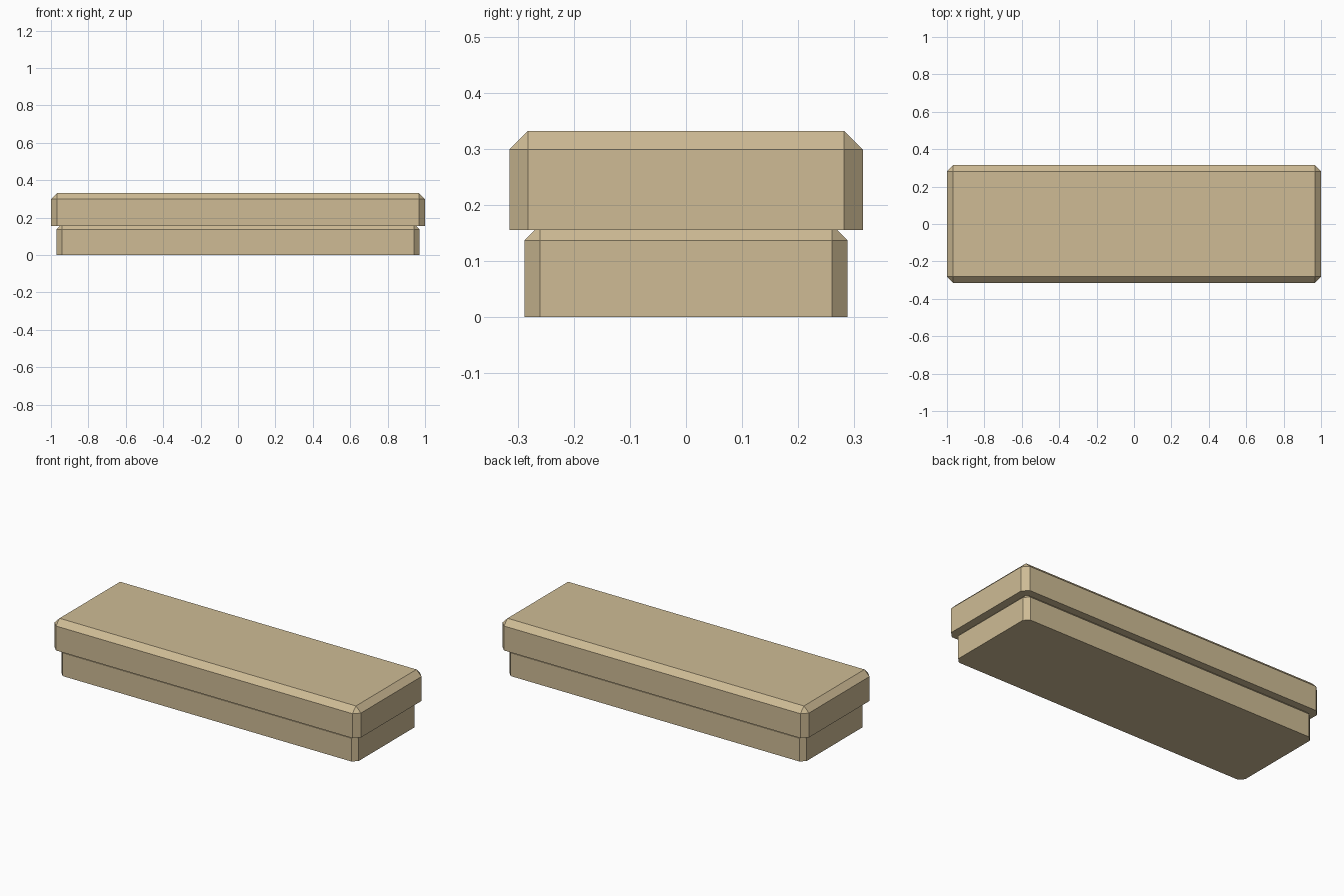
import bpy, bmesh

if "Cube" in bpy.data.objects:
    bpy.data.objects.remove(bpy.data.objects["Cube"])

tan = bpy.data.materials.new("tan")
tan.diffuse_color = (0.62, 0.50, 0.30, 1)
tan.use_nodes = True
tan.node_tree.nodes["Principled BSDF"].inputs["Base Color"].default_value = tan.diffuse_color


def chamfered_slab(name, half_x, half_y, z0, z1, chamfer):
    """Box with chamfered top and upright edges and a sharp bottom rim."""
    bm = bmesh.new()
    bmesh.ops.create_cube(bm, size=1)
    for v in bm.verts:
        v.co.x *= 2 * half_x
        v.co.y *= 2 * half_y
        v.co.z = z1 if v.co.z > 0 else z0
    edges = [e for e in bm.edges if any(v.co.z > z0 + 1e-5 for v in e.verts)]
    bmesh.ops.bevel(bm, geom=edges, offset=chamfer, offset_type='OFFSET',
                    segments=1, profile=0.5, affect='EDGES')
    bmesh.ops.recalc_face_normals(bm, faces=bm.faces)
    mesh = bpy.data.meshes.new(name)
    bm.to_mesh(mesh)
    bm.free()
    mesh.materials.append(tan)
    obj = bpy.data.objects.new(name, mesh)
    bpy.context.collection.objects.link(obj)
    return obj


# Narrower lower block, its top tucked inside the upper one
chamfered_slab("lower_slab", 0.97, 0.288, 0.0, 0.165, 0.028)
# Overhanging upper block
chamfered_slab("upper_slab", 1.0, 0.315, 0.155, 0.332, 0.033)
